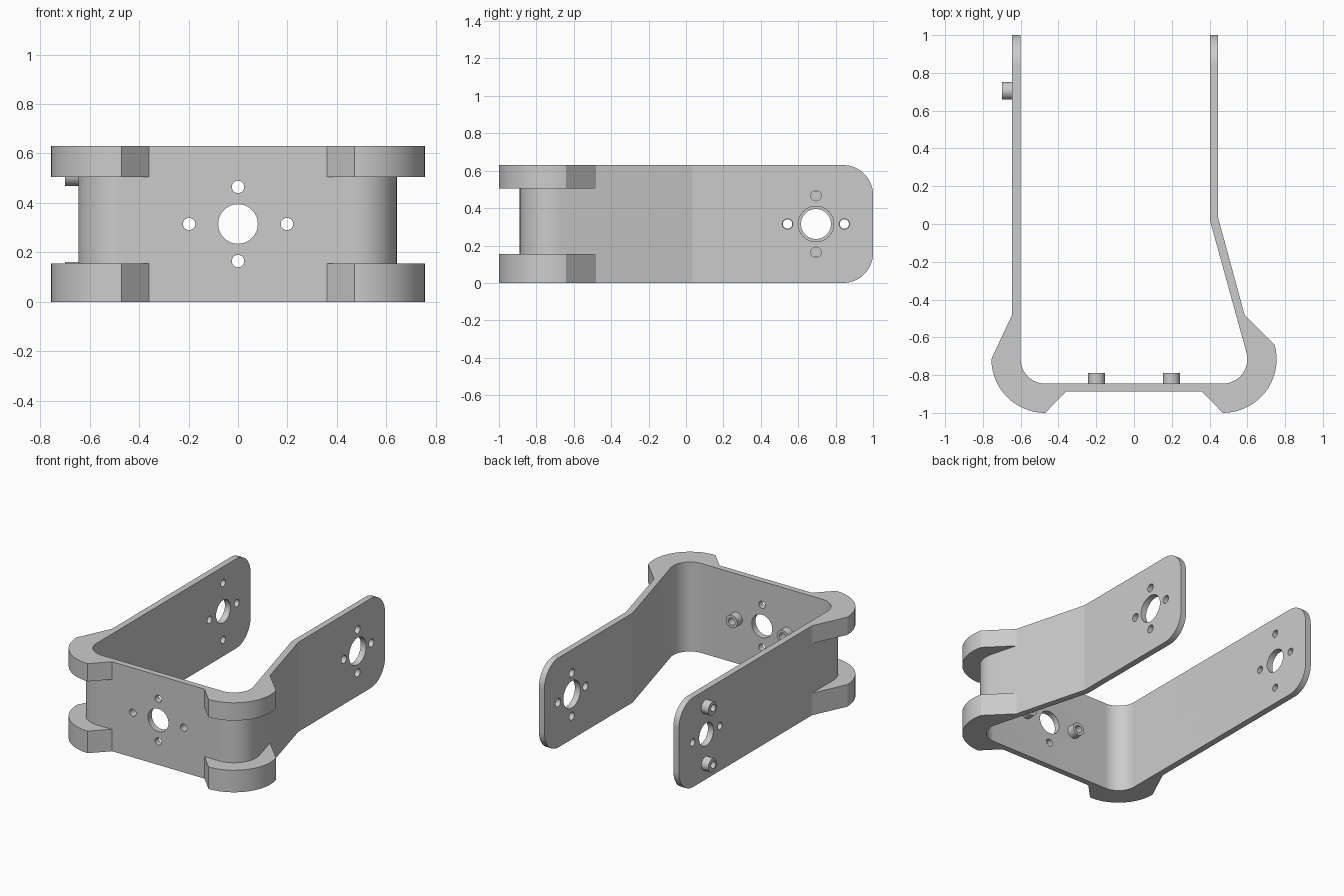
import bpy, bmesh
from math import cos, sin, radians
from mathutils import Vector, Matrix

if "Cube" in bpy.data.objects:
    bpy.data.objects.remove(bpy.data.objects["Cube"], do_unlink=True)

H = 0.63              # bracket height
MID = H / 2
CX, CY = 0.47, -0.715   # corner centres at x = +-CX
R_IN, R_OUT, R_EAR = 0.13, 0.172, 0.285
BOLT_Y = 0.695

grey = bpy.data.materials.new("plain grey")
grey.use_nodes = True
grey.diffuse_color = (0.6, 0.6, 0.6, 1)
grey.node_tree.nodes["Principled BSDF"].inputs["Base Color"].default_value = (0.6, 0.6, 0.6, 1)


def arc(cx, cy, r, a0, a1, n=20):
    angles = [radians(a0 + (a1 - a0) * i / n) for i in range(n + 1)]
    return [(cx + r * cos(a), cy + r * sin(a)) for a in angles]


def new_object(name, bm):
    bmesh.ops.recalc_face_normals(bm, faces=bm.faces)
    mesh = bpy.data.meshes.new(name)
    bm.to_mesh(mesh)
    bm.free()
    mesh.materials.append(grey)
    obj = bpy.data.objects.new(name, mesh)
    bpy.context.collection.objects.link(obj)
    return obj


def prism(name, points, start, end, axis="Z"):
    """Extrude an outline along Z, or a (y, z) outline along X."""
    bm = bmesh.new()
    place = (lambda p: (*p, start)) if axis == "Z" else (lambda p: (start, *p))
    face = bm.faces.new([bm.verts.new(place(p)) for p in points])
    step = Vector((0, 0, end - start)) if axis == "Z" else Vector((end - start, 0, 0))
    top = bmesh.ops.extrude_face_region(bm, geom=[face])["geom"]
    bmesh.ops.translate(bm, vec=step, verts=[v for v in top if isinstance(v, bmesh.types.BMVert)])
    return new_object(name, bm)


def rod(name, a, b, radius):
    a, b = Vector(a), Vector(b)
    bm = bmesh.new()
    turn = (b - a).to_track_quat("Z", "Y").to_matrix().to_4x4()
    bmesh.ops.create_cone(bm, cap_ends=True, segments=40, radius1=radius, radius2=radius,
                          depth=(b - a).length, matrix=Matrix.Translation((a + b) / 2) @ turn)
    return new_object(name, bm)


def combine(target, tool, operation):
    mod = target.modifiers.new(operation, "BOOLEAN")
    mod.operation, mod.solver, mod.object = operation, "EXACT", tool
    bpy.context.view_layer.objects.active = target
    bpy.ops.object.modifier_apply(modifier=mod.name)
    bpy.data.objects.remove(tool, do_unlink=True)


# U-shaped body with corner ears, seen from above
outside = [(-0.645, 1), (-0.645, -0.48)]
outside += arc(-CX, CY, R_EAR, 180, 270) + [(-0.36, -0.887), (0.36, -0.887)]
outside += arc(CX, CY, R_EAR, -90, 15) + [(0.585, -0.48), (0.445, 0.035), (0.445, 1)]
inside = [(0.402, 1), (0.402, 0.02)] + arc(CX, CY, R_IN, 15, -90)
inside += arc(-CX, CY, R_IN, 270, 180) + [(-0.602, 1)]
bracket = prism("bracket", outside + inside, 0, H)

# Gap between the upper and lower ears
gap_right = [(-0.645, -0.48)] + arc(-CX, CY, R_OUT + 0.003, 180, 270)
gap_right += [(-0.36, -0.887), (-0.36, -1.2), (-0.9, -1.2), (-0.9, -0.48)]
gap_left = [(0.585, -0.48)] + arc(CX, CY, R_OUT, 15, -90)
gap_left += [(0.36, -0.887), (0.36, -1.2), (0.9, -1.2), (0.9, -0.48)]
for outline in (gap_right, gap_left):
    combine(bracket, prism("ear_gap", outline, 0.155, 0.505), "DIFFERENCE")

# Rounded arm ends
r = 0.16
side = [(-1.5, -0.1), (1 - r, -0.1)]
for z, a in ((r, -90), (H - r, 0)):
    side += arc(1 - r, z, r, a, a + 90)
side = [(-1.5, 0)] + side[2:] + [(-1.5, H)]
combine(bracket, prism("arm_end_shape", side, -1.5, 1.5, "X"), "INTERSECT")

# Raised bosses on the right arm and the inside of the front plate
for s in (-1, 1):
    z = MID + s * 0.2
    combine(bracket, rod("arm_boss", (-0.62, BOLT_Y + 0.01, z), (-0.7, BOLT_Y + 0.01, z), 0.047), "UNION")
    combine(bracket, rod("plate_boss", (s * 0.198, -0.86, MID), (s * 0.198, -0.79, MID), 0.045), "UNION")


# Bearing hole with four bolt holes around it
def hole_pattern(centre, direction, across, across_step, up_step, big, small):
    c, d, u = Vector(centre), Vector(direction), Vector((0, 0, 1))
    w = Vector(across)
    spots = [(c, big)]
    for s in (-1, 1):
        spots += [(c + w * s * across_step, small), (c + u * s * up_step, small)]
    for p, radius in spots:
        combine(bracket, rod("hole_cutter", p - d, p + d, radius), "DIFFERENCE")


hole_pattern((0.42, BOLT_Y, MID), (0.15, 0, 0), (0, 1, 0), 0.152, 0.152, 0.095, 0.028)
hole_pattern((-0.64, BOLT_Y, MID), (0.15, 0, 0), (0, 1, 0), 0.152, 0.2, 0.08, 0.025)
hole_pattern((0, -0.86, MID), (0, 0.15, 0), (1, 0, 0), 0.198, 0.15, 0.08, 0.025)

# Smooth curves, crisp edges
bpy.ops.object.select_all(action="DESELECT")
bracket.select_set(True)
bpy.context.view_layer.objects.active = bracket
bpy.ops.object.shade_smooth_by_angle(angle=radians(12))
